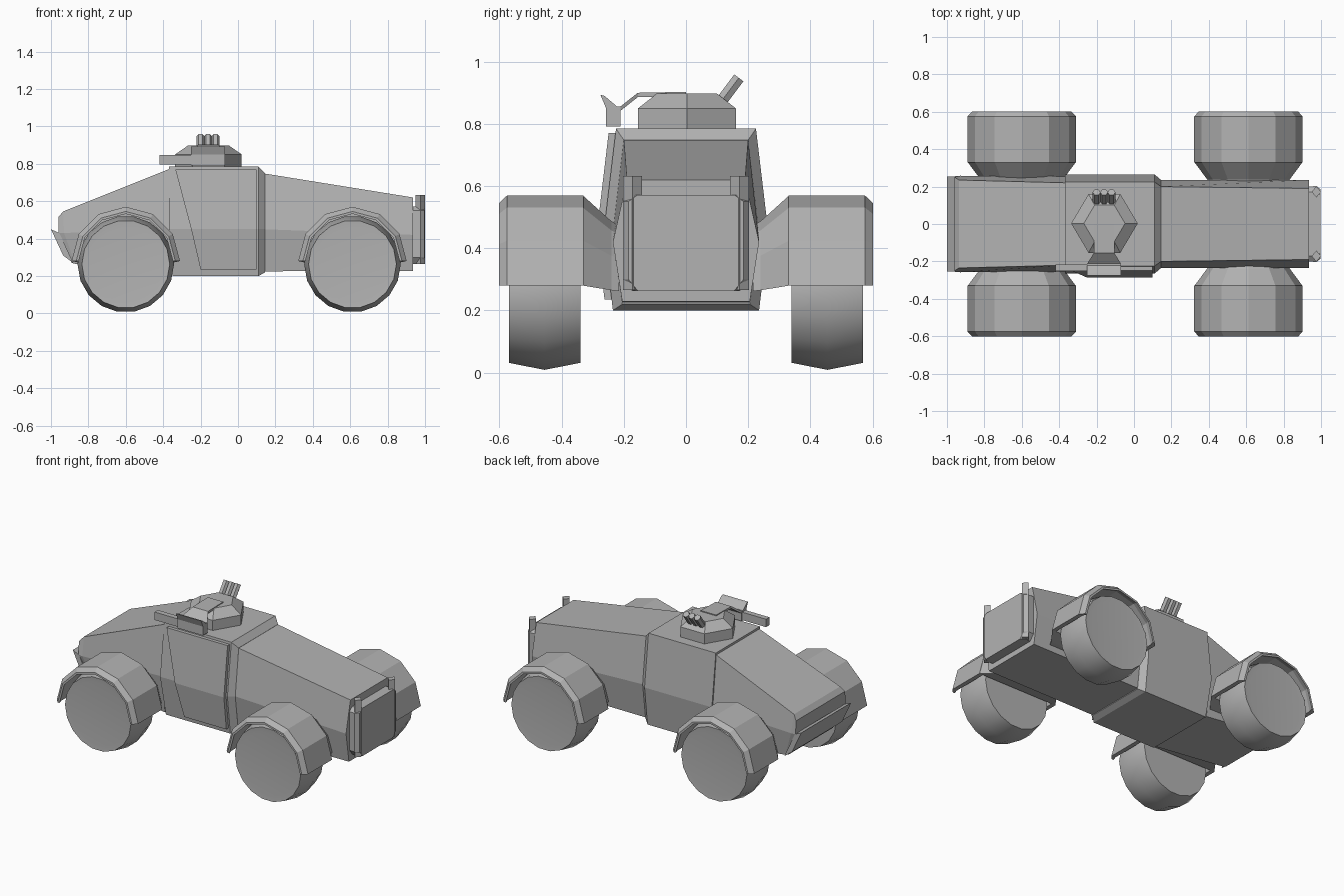
import bpy, bmesh
from math import sin, cos, pi
from mathutils import Vector, Matrix

if "Cube" in bpy.data.objects:
    bpy.data.objects.remove(bpy.data.objects["Cube"])

GREY = (0.45, 0.45, 0.45, 1)
paint = bpy.data.materials.new("plain_grey")
paint.use_nodes = True
paint.diffuse_color = GREY
paint.node_tree.nodes["Principled BSDF"].inputs["Base Color"].default_value = GREY


def loft(name, rings, closed=False):
    """Join equal point rings into a solid, capped unless closed on itself."""
    bm = bmesh.new()
    vs = [[bm.verts.new(p) for p in r] for r in rings]
    n = len(vs[0])
    pairs = list(zip(vs, vs[1:])) + ([(vs[-1], vs[0])] if closed else [])
    for a, b in pairs:
        for i in range(n):
            j = (i + 1) % n
            bm.faces.new((a[i], a[j], b[j], b[i]))
    if not closed:
        bm.faces.new(vs[0])
        bm.faces.new(vs[-1])
    bmesh.ops.recalc_face_normals(bm, faces=bm.faces)
    mesh = bpy.data.meshes.new(name)
    bm.to_mesh(mesh)
    bm.free()
    ob = bpy.data.objects.new(name, mesh)
    mesh.materials.append(paint)
    bpy.context.collection.objects.link(ob)
    return ob


def hull_ring(top, mid, low):
    """Six-sided section from three (x, half width, z) corners."""
    half = [top, mid, low]
    return [(x, y, z) for x, y, z in half] + [(x, -y, z) for x, y, z in half[::-1]]


def across(name, profile, y0, y1):
    """Extrude an (x, z) profile along y."""
    return loft(name, [[(x, y, z) for x, z in profile] for y in (y0, y1)])


def along(name, profile, x0, x1):
    """Extrude a (y, z) profile along x."""
    return loft(name, [[(x, y, z) for y, z in profile] for x in (x0, x1)])


# Hull: sloped nose, crew cabin, engine bay
loft("nose", [
    hull_ring((-0.96, 0.25, 0.515), (-0.96, 0.255, 0.43), (-0.89, 0.225, 0.27)),
    hull_ring((-0.935, 0.235, 0.545), (-0.93, 0.258, 0.43), (-0.87, 0.23, 0.265)),
    hull_ring((-0.36, 0.22, 0.775), (-0.36, 0.255, 0.45), (-0.36, 0.23, 0.21))])
loft("cabin", [
    hull_ring((-0.37, 0.225, 0.785), (-0.37, 0.265, 0.45), (-0.35, 0.235, 0.2)),
    hull_ring((0.11, 0.225, 0.785), (0.11, 0.265, 0.45), (0.11, 0.235, 0.2)),
    hull_ring((0.145, 0.2, 0.748), (0.145, 0.235, 0.45), (0.145, 0.205, 0.22))])
loft("engine_bay", [
    hull_ring((0.14, 0.2, 0.748), (0.14, 0.235, 0.45), (0.14, 0.205, 0.225)),
    hull_ring((0.935, 0.19, 0.62), (0.935, 0.235, 0.42), (0.935, 0.205, 0.228))])

# Slanted lip under the nose
across("nose_lip", [(-1, 0.45), (-0.955, 0.43), (-0.88, 0.268), (-0.935, 0.31)],
       -0.255, 0.255)

# Side door on the right, following the hull's fold
door = [(-0.335, 0.77, 0.1), (-0.25, 0.45, 0.1), (-0.2, 0.235, 0.1)]
loft("side_door", [
    [(x0, -y - 0.022, z), (x1, -y - 0.022, z), (x1, -y + 0.01, z), (x0, -y + 0.01, z)]
    for (x0, z, x1), y in zip(door, (0.227, 0.265, 0.24))])

# Rear plate with two diamond posts
loft("rear_plate", [
    [(x, y, z) for y, z in [(-w, 0.3), (-w + 0.03, 0.263), (w - 0.03, 0.263),
                            (w, 0.3), (w, 0.55), (w - 0.03, 0.572),
                            (-w + 0.03, 0.572), (-w, 0.55)]]
    for x, w in ((0.93, 0.2), (0.975, 0.203), (0.998, 0.185))])
for side, word in ((1, "left"), (-1, "right")):
    loft(word + "_rear_post", [
        [(0.975 + a, side * 0.172 + b, z)
         for a, b in ((-0.025, 0), (0, 0.03), (0.025, 0), (0, -0.03))]
        for z in (0.265, 0.632)])

# Wheels, fenders and the tapered housings that join them to the hull
TYRE = [(0.34, 0.2), (0.34, 0.235), (0.455, 0.258), (0.57, 0.235), (0.567, 0.2)]
FENDER = [(0.33, 0.29), (0.575, 0.29), (0.602, 0.265), (0.602, 0.252),
          (0.57, 0.262), (0.33, 0.262)]
ARC = [i * pi / 6 for i in range(7)]
for end, cx in (("front", -0.6), ("rear", 0.612)):
    for side, word in ((1, "left"), (-1, "right")):
        tag = end + "_" + word
        steps = [i * 2 * pi / 18 for i in range(18)]
        wheel = loft(tag + "_wheel", [
            [(cx + r * cos(a), side * y, 0.263 + r * sin(a)) for a in steps]
            for y, r in TYRE])
        bpy.context.view_layer.objects.active = wheel
        bpy.ops.object.select_all(action="DESELECT")
        wheel.select_set(True)
        bpy.ops.object.shade_smooth_by_angle(angle=pi / 7)
        loft(tag + "_fender", [
            [(cx + r * cos(a), side * y, 0.28 + r * sin(a)) for y, r in FENDER]
            for a in ARC])
        loft(tag + "_housing", [
            [(cx + r * cos(a), side * y, z + r * sin(a)) for a in ARC]
            for y, r, z in ((0.215, 0.21, 0.262), (0.24, 0.222, 0.265), (0.332, 0.29, 0.28))])

# Turret: six-sided base with a sloped crown
HEX = [(-0.178, 0), (-0.085, 0.157), (0.085, 0.157),
       (0.178, 0), (0.085, -0.157), (-0.085, -0.157)]
loft("turret", [[(-0.158 + s * x, 0.003 + s * y, z) for x, y in HEX]
                for s, z in ((1, 0.78), (1, 0.85), (0.62, 0.897))])

# Three angled launcher tubes at the back of the turret
lean = Vector((0, 0.6, 0.8))
for i, x in enumerate((-0.2, -0.16, -0.12)):
    rings = []
    for t in (0, 0.12):
        c = Vector((x, 0.098, 0.852)) + lean * t
        flat = Vector((0, 0.8, -0.6))
        rings.append([c + Vector((0.021 * cos(k * pi / 3), 0, 0)) + flat * 0.021 * sin(k * pi / 3)
                      for k in range(6)])
    loft("launcher_tube_%d" % (i + 1), rings)

# Side gun hung from the turret by a bent arm
loft("gun_arm", [
    [(x0, y, z), (x1, y, z), (x1, y, z - 0.014), (x0, y, z - 0.014)]
    for x0, x1, y, z in ((-0.215, -0.105, 0.0, 0.903), (-0.215, -0.105, -0.155, 0.9),
                         (-0.25, -0.07, -0.212, 0.855))])
along("gun_body", [(-0.257, 0.792), (-0.21, 0.792), (-0.21, 0.856), (-0.257, 0.856)],
      -0.25, -0.07)
along("gun_barrel", [(-0.25, 0.797), (-0.216, 0.797), (-0.216, 0.848), (-0.25, 0.848)],
      -0.42, -0.24)
along("gun_shield", [(-0.257, 0.85), (-0.215, 0.85), (-0.262, 0.89), (-0.275, 0.893)],
      -0.25, -0.07)
